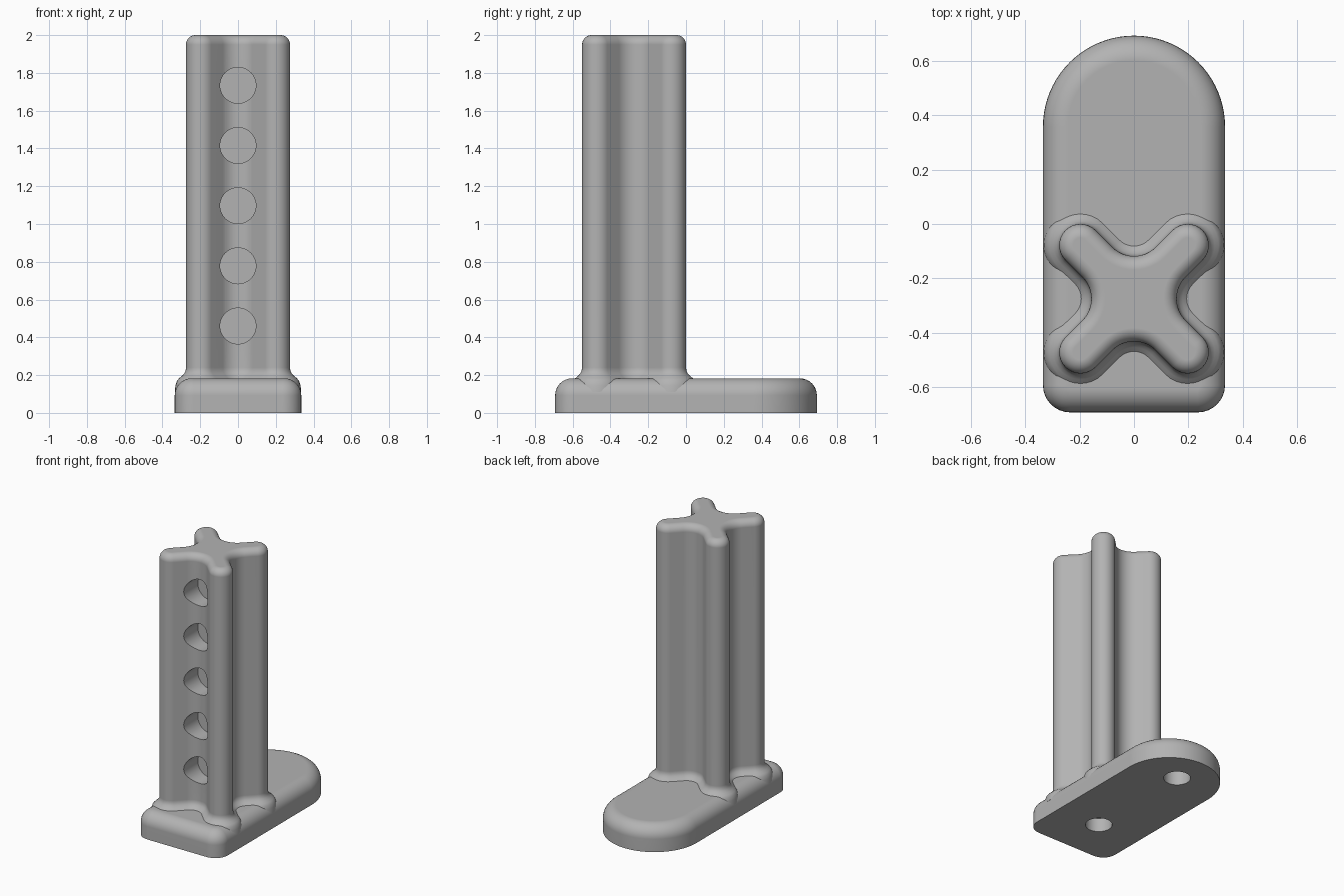
import bpy
import bmesh
from math import sin, cos, pi, radians, sqrt

if "Cube" in bpy.data.objects:
    bpy.data.objects.remove(bpy.data.objects["Cube"], do_unlink=True)

grey = bpy.data.materials.new("Mid grey")
COLOUR = (0.45, 0.45, 0.45, 1)
grey.use_nodes = True
grey.diffuse_color = COLOUR
grey.node_tree.nodes["Principled BSDF"].inputs["Base Color"].default_value = COLOUR


def arc(cx, cy, r, start, end, steps):
    """Points on an arc, angles in degrees."""
    return [(cx + r * cos(a), cy + r * sin(a))
            for a in (radians(start + (end - start) * i / steps) for i in range(steps + 1))]


def base_section(d):
    """Foot outline: half-round back, softly rounded front corners, grown by d."""
    w, corner = 0.335, 0.1
    return (arc(0, 0.358, w + d, 0, 180, 40)
            + arc(-w + corner, -0.693 + corner, corner + d, 180, 270, 8)
            + arc(w - corner, -0.693 + corner, corner + d, 270, 360, 8))


def post_section(d):
    """Four-armed outline with round tips and round valleys, grown by d."""
    tip, tip_at, valley = 0.078, 0.197, 0.157
    centre = (valley - tip) / (1 - sqrt(0.5))
    hollow = centre - valley
    pts = []
    for k in range(4):
        turn = 90 * k
        a = radians(turn + 45)
        pts += arc(tip_at * sqrt(2) * cos(a), tip_at * sqrt(2) * sin(a),
                   tip + d, turn - 45, turn + 135, 16)
        b = radians(turn + 90)
        pts += arc(centre * cos(b), centre * sin(b), hollow - d,
                   turn + 315, turn + 225, 12)
    return [(x, y - 0.275) for x, y in pts]


def loft(name, section, levels):
    """Skin a section through (offset, height) levels and cap both ends."""
    bm = bmesh.new()
    rings = [[bm.verts.new((x, y, z)) for x, y in section(d)] for d, z in levels]
    n = len(rings[0])
    for low, high in zip(rings, rings[1:]):
        for i in range(n):
            j = (i + 1) % n
            bm.faces.new((low[i], low[j], high[j], high[i]))
    bm.faces.new(rings[0][::-1])
    bm.faces.new(rings[-1])
    mesh = bpy.data.meshes.new(name)
    bm.to_mesh(mesh)
    bm.free()
    obj = bpy.data.objects.new(name, mesh)
    bpy.context.collection.objects.link(obj)
    mesh.materials.append(grey)
    return obj


def round_over(r, top, steps=8):
    """Levels of a rounded top edge."""
    return [(r * (cos(t) - 1), top - r + r * sin(t))
            for t in (i * pi / 2 / steps for i in range(steps + 1))]


def drill(obj, location, radius, depth, rotation=(0, 0, 0)):
    """Cut a flat-bottomed round hole."""
    bpy.ops.mesh.primitive_cylinder_add(vertices=48, radius=radius, depth=depth,
                                        location=location, rotation=rotation)
    cutter = bpy.context.object
    cutter.name = "hole_cutter"
    cutter.hide_render = True
    cutter.data.materials.append(grey)
    mod = obj.modifiers.new("hole", "BOOLEAN")
    mod.operation = "DIFFERENCE"
    mod.solver = "EXACT"
    mod.object = cutter
    bpy.context.view_layer.objects.active = obj
    bpy.ops.object.modifier_apply(modifier=mod.name)
    bpy.data.objects.remove(cutter, do_unlink=True)


def finish(obj):
    """Smooth shading with crisp hole rims and flat caps."""
    bpy.ops.object.select_all(action="DESELECT")
    obj.select_set(True)
    bpy.context.view_layer.objects.active = obj
    bpy.ops.object.shade_smooth_by_angle(angle=radians(32))
    obj.modifiers.new("even_normals", "WEIGHTED_NORMAL").keep_sharp = True


# Foot plate with two blind holes underneath
base = loft("base", base_section, [(0, 0)] + round_over(0.09, 0.183))
for y in (-0.36, 0.44):
    drill(base, (0, y, 0), 0.088, 0.2)
finish(base)

# Upright post, flaring into the foot, with a row of blind holes in front
flare = [(0.06, 0.11), (0.056, 0.145), (0.048, 0.17), (0.036, 0.184),
         (0.022, 0.195), (0.01, 0.208), (0.003, 0.222), (0, 0.24)]
post = loft("post", post_section, flare + round_over(0.05, 2.0))
for i in range(5):
    drill(post, (0, -0.47, 0.46 + 0.3185 * i), 0.095, 0.3, (pi / 2, 0, 0))
finish(post)
